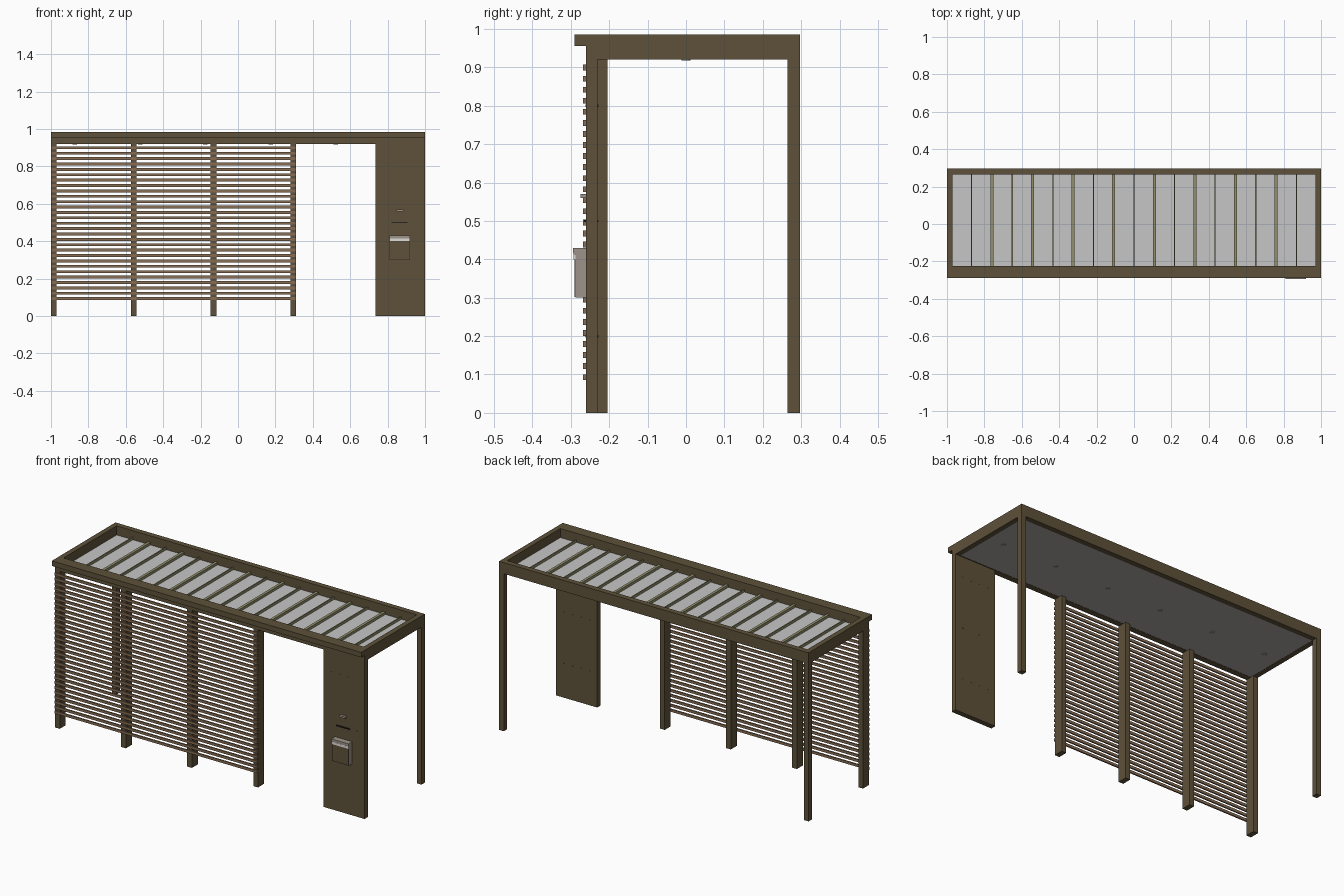
import bpy
import bmesh

cube = bpy.data.objects.get("Cube")
if cube:
    bpy.data.objects.remove(cube, do_unlink=True)


def material(name, rgb):
    """Material from an sRGB colour given in 0-255."""
    lin = [((c / 255 + 0.055) / 1.055) ** 2.4 for c in rgb] + [1]
    mat = bpy.data.materials.new(name)
    mat.use_nodes = True
    mat.diffuse_color = lin
    mat.node_tree.nodes["Principled BSDF"].inputs["Base Color"].default_value = lin
    return mat


brown = material("bronze_brown", (94, 81, 58))
wood = material("slat_wood", (134, 108, 84))
white = material("roof_light_grey", (198, 198, 198))
ceiling_grey = material("ceiling_grey", (172, 169, 166))
khaki = material("seam_khaki", (146, 143, 108))
steel = material("steel_grey", (158, 148, 138))
pale = material("pale_flap", (222, 220, 214))
dark = material("dark_slot", (40, 36, 30))


def finish(name, bm, mat):
    mesh = bpy.data.meshes.new(name)
    bm.to_mesh(mesh)
    bm.free()
    mesh.materials.append(mat)
    obj = bpy.data.objects.new(name, mesh)
    bpy.context.collection.objects.link(obj)
    return obj


def boxes(name, mat, spans):
    """One object made of boxes, each given as x, y and z ranges."""
    bm = bmesh.new()
    for span in spans:
        new = bmesh.ops.create_cube(bm, size=1)["verts"]
        for v in new:
            v.co = [(lo + hi) / 2 + c * (hi - lo) for c, (lo, hi) in zip(v.co, span)]
    return finish(name, bm, mat)


def box(name, mat, x, y, z):
    return boxes(name, mat, [(x, y, z)])


def discs(name, mat, centres, radius, depth, facing_y=False):
    """Short cylinders, standing along z or along y."""
    bm = bmesh.new()
    for cx, cy, cz in centres:
        new = bmesh.ops.create_cone(bm, cap_ends=True, segments=12, radius1=radius,
                                    radius2=radius, depth=depth)["verts"]
        for v in new:
            a, b, c = v.co
            v.co = (cx + a, cy + c, cz - b) if facing_y else (cx + a, cy + b, cz + c)
    return finish(name, bm, mat)


# Roof frame
ROOF = (0.92, 0.985)
INNER = (-0.225, 0.265)
box("front_beam", brown, (-1, 1), (-0.26, INNER[0]), ROOF)
box("front_fascia", brown, (-1, 1), (-0.29, -0.26), (0.955, 0.985))
box("back_beam", brown, (-1, 1), (INNER[1], 0.297), ROOF)
for side, x in (("left", (0.97, 1)), ("right", (-1, -0.97))):
    box(side + "_beam", brown, x, INNER, ROOF)
    box(side + "_back_post", brown, x, (INNER[1], 0.297), (0, ROOF[0]))

# Roof sheet, ceiling and standing seams
box("roof_sheet", white, (-0.97, 0.97), INNER, (0.926, 0.932))
box("ceiling", ceiling_grey, (-0.97, 0.97), INNER, (0.921, 0.926))
seams = []
for i in range(-8, 9):
    half = 0.008 if i % 2 else 0.003
    seams.append(((i * 0.1085 - half, i * 0.1085 + half), INNER, (0.932, 0.947)))
boxes("roof_seams", khaki, seams)
discs("ceiling_lights", steel, [((i - 2.5) * 0.349, 0.0, 0.92) for i in range(6)], 0.012, 0.004)

# Slatted screen on four posts
for i in range(4):
    x = -1 + i * 0.427
    box(f"screen_post_{i + 1}", brown, (x, x + 0.03), (-0.26, -0.205), (0, ROOF[0]))
slats = []
for i in range(29):
    z = 0.093 + i * 0.0288
    slats.append(((-1, 0.311), (-0.268, -0.26), (z - 0.0075, z + 0.0075)))
boxes("screen_slats", wood, slats)

# Wide wall panel with its screws
box("wall_panel", brown, (0.735, 1), (-0.26, -0.23), (0, ROOF[0]))
screws = [(0.785 + i * 0.055, y, z) for i in range(4) for z in (0.2, 0.5, 0.8)
          for y in (-0.2605, -0.2295)]
discs("panel_screws", brown, screws, 0.003, 0.002, facing_y=True)

# Bin box on the panel
BIN = (0.81, 0.92)
box("bin_body", steel, BIN, (-0.288, -0.26), (0.30, 0.415))
box("bin_front_plate", brown, (BIN[0] + 0.002, BIN[1] - 0.002), (-0.291, -0.288), (0.302, 0.40))
box("bin_flap", pale, BIN, (-0.293, -0.288), (0.40, 0.414))
box("bin_lid", steel, BIN, (-0.294, -0.26), (0.415, 0.43))

# Small fittings above the bin
box("slot_ledge", dark, (0.82, 0.905), (-0.266, -0.26), (0.497, 0.503))
box("small_bracket", steel, (0.847, 0.885), (-0.275, -0.26), (0.56, 0.57))
